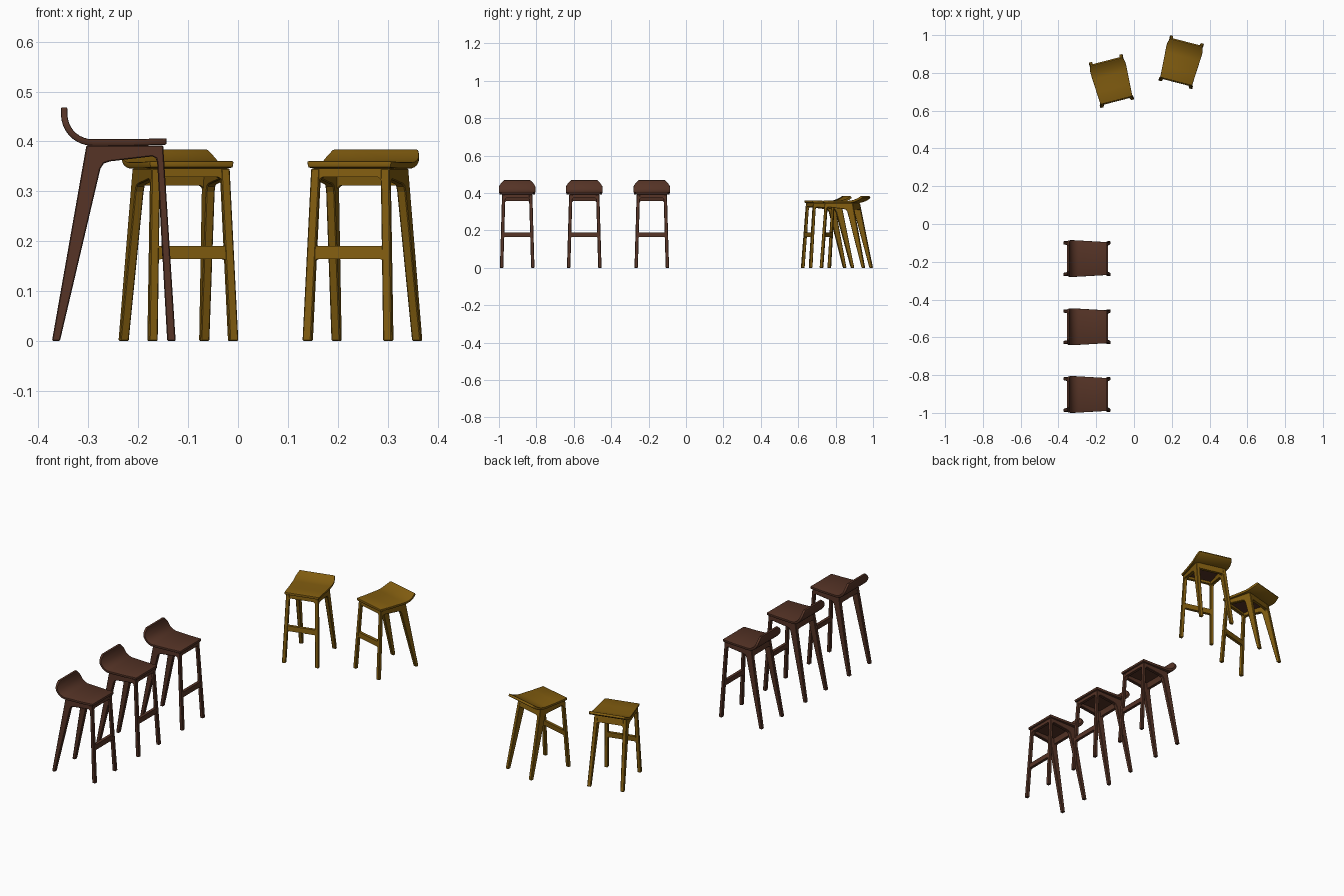
import bpy, bmesh
from math import sin, cos, pi, radians
from mathutils import Matrix

if "Cube" in bpy.data.objects:
    bpy.data.objects.remove(bpy.data.objects["Cube"])


def material(name, rgb):
    m = bpy.data.materials.new(name)
    m.use_nodes = True
    m.diffuse_color = (*rgb, 1)
    m.node_tree.nodes["Principled BSDF"].inputs["Base Color"].default_value = (*rgb, 1)
    return m


BROWN = material("dark_brown_wood", (0.09, 0.033, 0.019))
OCHRE = material("ochre_wood", (0.22, 0.108, 0.005))

# Shared stool dimensions (local front is +x)
FOOT_X, BACK_TOP_X, FRONT_TOP_X = 0.124, -0.055, 0.099
FOOT_Y, TOP_Y, LEG = 0.0925, 0.081, 0.018


def lerp(a, b, t):
    return a + (b - a) * t


def add_object(name, bm, place, mat, bevel=0.0, mirror=False):
    bmesh.ops.recalc_face_normals(bm, faces=bm.faces)
    mesh = bpy.data.meshes.new(name)
    bm.to_mesh(mesh)
    bm.free()
    mesh.materials.append(mat)
    ob = bpy.data.objects.new(name, mesh)
    bpy.context.collection.objects.link(ob)
    ob.matrix_world = place
    if bevel:
        b = ob.modifiers.new("soft_edges", "BEVEL")
        b.width, b.segments, b.limit_method = bevel, 1, "ANGLE"
        b.angle_limit = radians(40)
    if mirror:
        mod = ob.modifiers.new("other_side", "MIRROR")
        mod.use_axis = (False, True, False)
    return ob


def prism(outline, where):
    """Extrude a flat outline; where(u, z, k) maps side k (0 or 1) into space."""
    bm = bmesh.new()
    a, b = [[bm.verts.new(where(u, z, k)) for u, z in outline] for k in (0, 1)]
    bm.faces.new(a)
    bm.faces.new(b[::-1])
    n = len(a)
    for i in range(n):
        j = (i + 1) % n
        bm.faces.new((a[i], b[i], b[j], a[j]))
    return bm


def bridge_outline(hw, low, high, r_low, r_high):
    """Cross bar whose ends flare into the legs with concave fillets."""
    steps = [pi / 2 * i / 4 for i in range(5)]
    top = [(hw - r_high + r_high * sin(t), high + r_high * (1 - cos(t))) for t in steps]
    bottom = [(hw - r_low + r_low * cos(t), low - r_low + r_low * sin(t)) for t in steps]
    right = (top if r_high else [(hw, high)]) + bottom
    return right + [(-y, z) for y, z in reversed(right)]


def seat(top, arc_x, radius, sweep, straight, tip, fade):
    """Bent sheet: flat front, arc at the back, optional upright end."""
    pts = [(0.106, top + 0.002, 0), (0.04, top, 0)]
    n = 9
    for i in range(n + 1):
        a = sweep * i / n
        pts.append((arc_x - radius * sin(a), top + radius * (1 - cos(a)), a))
    for i in range(1, 4 if straight else 1):
        d = straight * i / 3
        pts.append((pts[n + 2][0] - d * cos(sweep), pts[n + 2][1] + d * sin(sweep), sweep))
    bm = bmesh.new()
    thick, end, rows = 0.013, pts[-1][1], []
    for x, z, a in pts:
        w = lerp(0.0875, 0.0975, min(1, (0.106 - x) / 0.17))
        t = max(0, 1 - (end - z) / fade)
        w -= (0.0975 - tip) * t ** 1.5
        # the lower face lies along the sheet normal
        bx, bz = x - thick * sin(a), z - thick * cos(a)
        rows.append([bm.verts.new(p) for p in
                     ((x, -w, z), (x, w, z), (bx, w - 0.002, bz), (bx, 0.002 - w, bz))])
    for p, q in zip(rows, rows[1:]):
        for i in range(4):
            j = (i + 1) % 4
            bm.faces.new((p[i], p[j], q[j], q[i]))
    bm.faces.new(rows[0])
    bm.faces.new(rows[-1][::-1])
    bmesh.ops.recalc_face_normals(bm, faces=bm.faces)
    sharp = [e for e in bm.edges if e.calc_face_angle(0) > radians(50)]
    bmesh.ops.bevel(bm, geom=sharp, offset=0.003, segments=2, profile=0.5, affect="EDGES")
    return bm


def stool(label, place, zt, mat, seat_shape):
    def leg_y(z):
        return lerp(FOOT_Y, TOP_Y, z / zt)

    def front_x(z):
        return lerp(FOOT_X, FRONT_TOP_X, z / zt)

    def back_x(z):
        return lerp(-FOOT_X, BACK_TOP_X, z / zt)

    # Side frames: a back leg, side apron and front leg in one outline
    side = [(-FOOT_X, 0), (BACK_TOP_X, zt), (FRONT_TOP_X, zt), (FOOT_X, 0), (0.107, 0),
            (0.087, zt - 0.036), (0.085, zt - 0.026), (0.077, zt - 0.022),
            (-0.008, zt - 0.032), (-0.02, zt - 0.036), (-0.027, zt - 0.047), (-0.108, 0)]
    add_object(label + "_side_frames",
               prism(side, lambda u, z, k: (u, leg_y(z) - k * LEG, z)),
               place, mat, 0.002, True)

    # Aprons under the seat and the foot rail between the front legs
    bars = (("front_apron", zt - 0.017, zt, 0.012, 0, front_x, -1),
            ("back_apron", zt - 0.034, zt, 0.012, 0, back_x, 1),
            ("foot_rail", 0.164, 0.19, 0.006, 0.006, front_x, -1))
    for name, low, high, r_low, r_high, edge, inward in bars:
        outline = bridge_outline(leg_y(low) - LEG + 0.002, low, high, r_low, r_high)
        add_object(label + "_" + name,
                   prism(outline, lambda u, z, k: (edge(z) + inward * (0.001 + k * 0.015), u, z)),
                   place, mat)

    # Dark board closing the underside of the seat
    board = [(-0.04, zt - 0.005), (0.085, zt - 0.005), (0.085, zt), (-0.04, zt)]
    add_object(label + "_seat_underside",
               prism(board, lambda u, z, k: (u, (2 * k - 1) * 0.064, z)), place, BROWN)

    # Curved seat
    ob = add_object(label + "_seat", seat(zt + 0.0125, *seat_shape), place, mat)
    bpy.ops.object.select_all(action="DESELECT")
    ob.select_set(True)
    bpy.context.view_layer.objects.active = ob
    bpy.ops.object.shade_smooth_by_angle(angle=radians(35))


HIGH_BACK = (-0.043, 0.05, pi / 2, 0.014, 0.07, 0.034)
LOW_BACK = (-0.03, 0.118, radians(39), 0, 0.088, 0.02)

# Row of three tall stools
for i, y in enumerate((-0.9025, -0.544, -0.183)):
    stool(f"tall_stool_{i + 1}", Matrix.Translation((-0.249, y, 0)), 0.392, BROWN, HIGH_BACK)

# Pair of turned low stools
for i, (x, y, turn) in enumerate(((-0.1195, 0.757, -75.5), (0.2495, 0.857, -104.5))):
    place = Matrix.Translation((x, y, 0)) @ Matrix.Rotation(radians(turn), 4, "Z")
    stool(f"low_stool_{i + 1}", place, 0.346, OCHRE, LOW_BACK)
